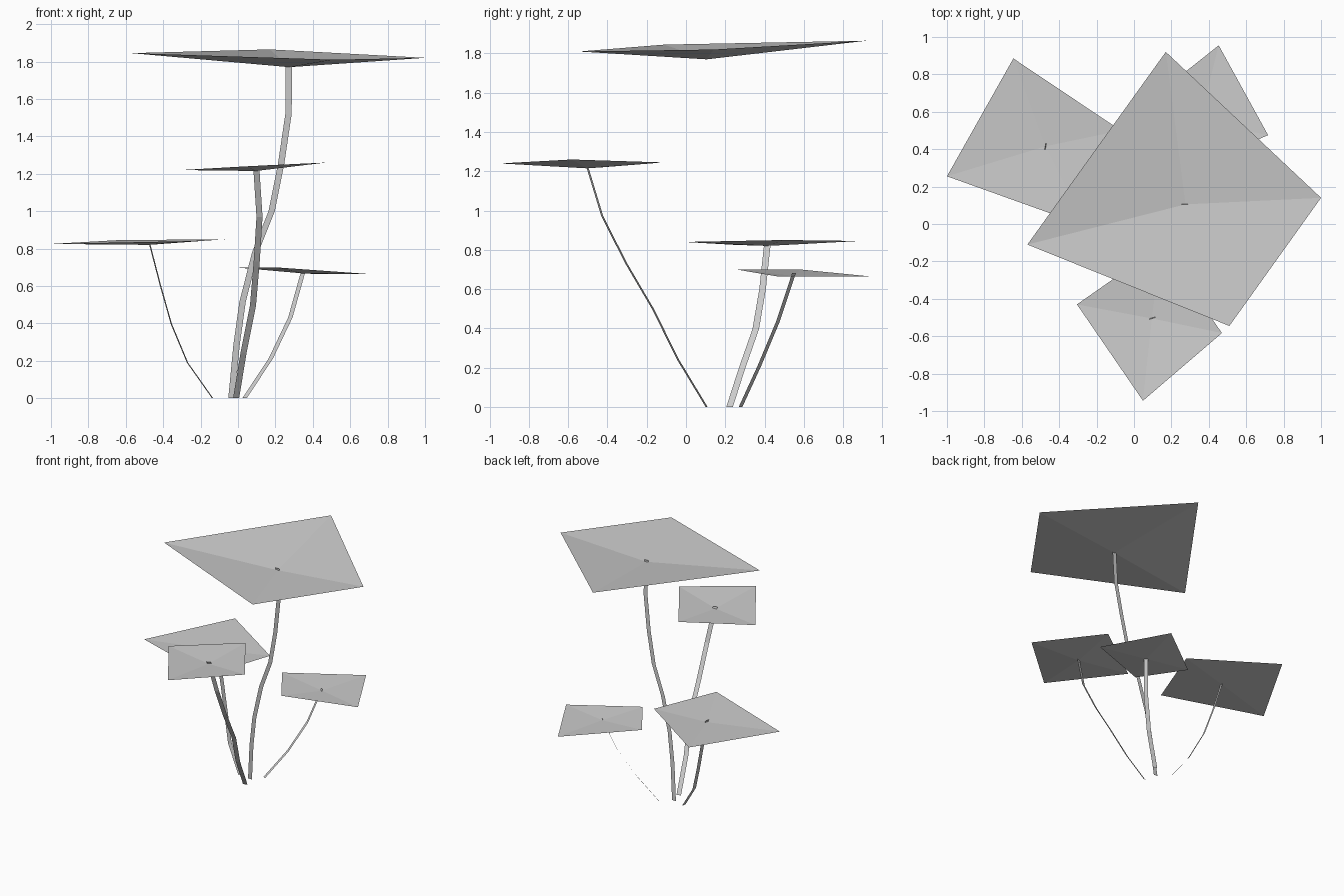
import bpy
from mathutils import Vector


def make_mesh(name, verts, faces):
    mesh = bpy.data.meshes.new(name)
    mesh.from_pydata(verts, [], faces)
    mesh.update()
    obj = bpy.data.objects.new(name, mesh)
    bpy.context.collection.objects.link(obj)
    return obj


def leaf(name, centre, corners):
    """Shallow dished sheet: four triangles around a lower centre."""
    make_mesh(name, [centre] + corners,
              [(0, i + 1, (i + 1) % 4 + 1) for i in range(4)])


def stem(name, path, across, width=0.034):
    """Flat ribbon following a path, poking slightly through its leaf."""
    side = Vector((*across, 0)).normalized() * width / 2
    pts = [Vector(p) for p in path]
    pts[-1].z += 0.015
    verts = [p + s for p in pts for s in (-side, side)]
    make_mesh(name, verts, [(2 * i, 2 * i + 1, 2 * i + 3, 2 * i + 2)
                            for i in range(len(pts) - 1)])


# Tall plant with the large leaf
leaf("large_leaf", (0.275, 0.105, 1.77),
     [(0.17, 0.92, 1.865), (-0.57, -0.11, 1.845), (0.51, -0.545, 1.81), (1.0, 0.14, 1.82)])
stem("large_stem",
     [(-0.035, 0.2, 0), (-0.008, 0.18, 0.283), (0.024, 0.17, 0.513), (0.092, 0.158, 0.78),
      (0.18, 0.146, 1.0), (0.23, 0.137, 1.25), (0.27, 0.12, 1.52), (0.272, 0.105, 1.77)],
     (1, 0))

# Front plant
leaf("front_leaf", (0.096, -0.505, 1.215),
     [(-0.305, -0.43, 1.22), (0.048, -0.945, 1.24), (0.47, -0.583, 1.26), (0.145, -0.115, 1.245)])
stem("front_stem",
     [(-0.01, 0.105, 0), (0.03, -0.043, 0.245), (0.08, -0.166, 0.495), (0.1, -0.304, 0.73),
      (0.115, -0.426, 0.97), (0.098, -0.505, 1.215)],
     (0.95, 0.3))

# Left plant
leaf("left_leaf", (-0.475, 0.415, 0.82),
     [(-0.645, 0.885, 0.845), (-1.0, 0.255, 0.825), (-0.26, -0.01, 0.84), (-0.07, 0.5, 0.85)])
stem("left_stem",
     [(-0.136, 0.222, 0), (-0.27, 0.283, 0.19), (-0.356, 0.355, 0.396),
      (-0.414, 0.39, 0.6), (-0.475, 0.415, 0.82)],
     (0.2, 0.98))

# Back right plant
leaf("back_leaf", (0.35, 0.55, 0.667),
     [(0.453, 0.955, 0.663), (-0.02, 0.58, 0.70), (0.2, 0.255, 0.70), (0.717, 0.475, 0.663)])
stem("back_stem",
     [(0.035, 0.278, 0), (0.175, 0.375, 0.212), (0.28, 0.467, 0.432), (0.35, 0.55, 0.667)],
     (0.75, -0.6), 0.03)
